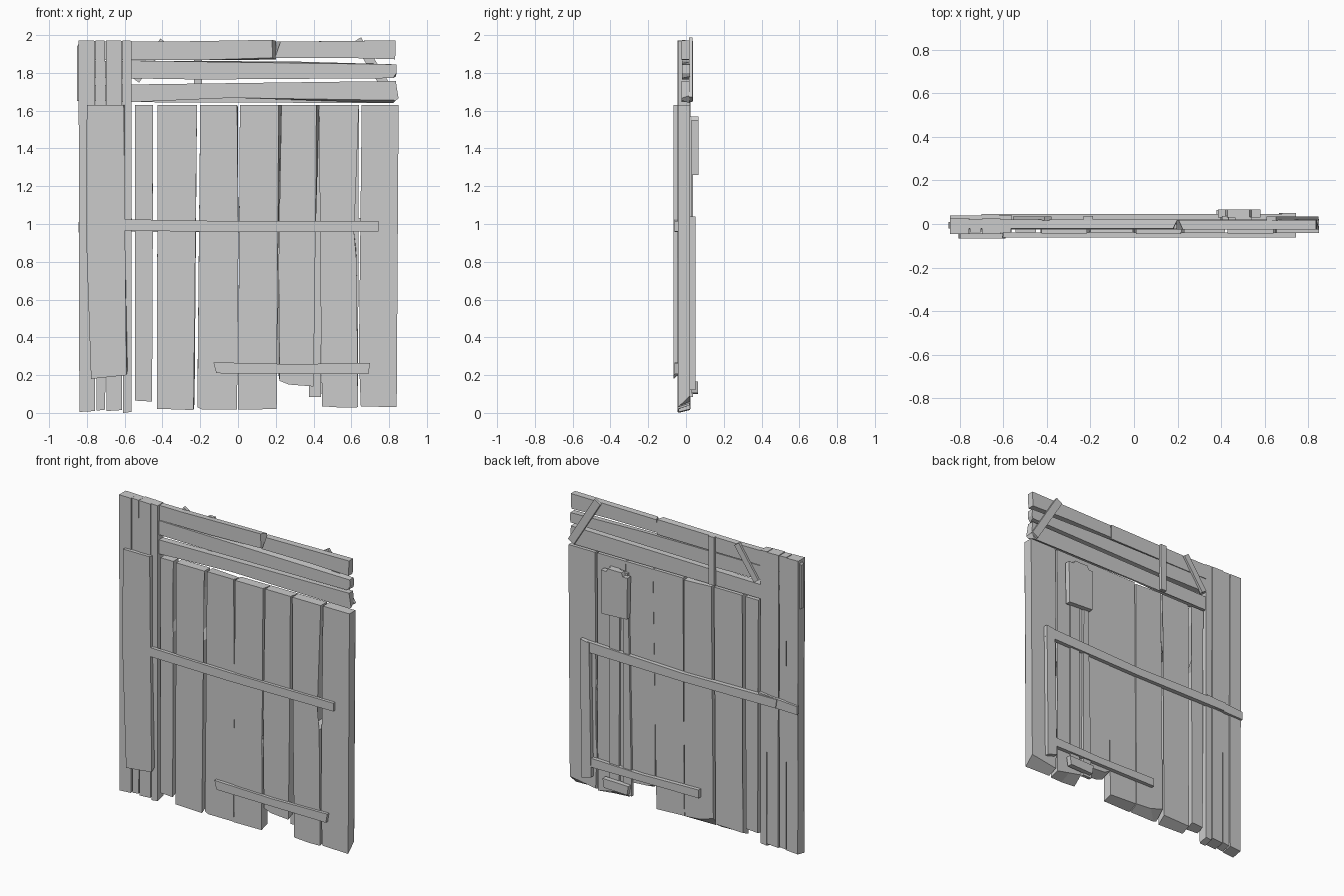
import bpy, bmesh
from mathutils import Vector


def plank(name, front, y0, y1, back=None):
    """Board from a front outline (x, z); back = {index: (x, z)} moves rear corners to slant the cuts."""
    back = back or {}
    bm = bmesh.new()
    f = [bm.verts.new((x, y0, z)) for x, z in front]
    rear = [back.get(i, p) for i, p in enumerate(front)]
    b = [bm.verts.new((x, y1, z)) for x, z in rear]
    n = len(f)
    caps = [bm.faces.new(f), bm.faces.new(b[::-1])]
    for i in range(n):
        bm.faces.new((f[i], b[i], b[(i + 1) % n], f[(i + 1) % n]))
    bmesh.ops.triangulate(bm, faces=[c for c in caps if n > 4])
    bmesh.ops.recalc_face_normals(bm, faces=bm.faces)
    me = bpy.data.meshes.new(name)
    bm.to_mesh(me)
    bm.free()
    ob = bpy.data.objects.new(name, me)
    bpy.context.collection.objects.link(ob)
    return ob


def batten(name, a, b, width, y0, y1):
    """Straight strip between two (x, z) points."""
    a, b = Vector(a), Vector(b)
    d = (b - a).normalized()
    s = Vector((-d.y, d.x)) * width / 2
    return plank(name, [tuple(p) for p in (a - s, b - s, b + s, a + s)], y0, y1)


# Tall narrow posts on the left
for i, (x0, x1, zb) in enumerate([(-.84, -.757, .005), (-.75, -.703, .012),
                                  (-.695, -.614, .01), (-.608, -.565, .0)]):
    plank(f"left_post_{i + 1}",
          [(x0, zb), (x1, zb + .005), (x1 + .002, .9), (x1, 1.97), (x0 - .004, 1.972), (x0 + .003, 1.0)],
          -.045 + .005 * (i % 2), .025 - .004 * (i % 2), {0: (x0, zb + .015), 1: (x1, zb + .02)})

# Wide board nailed over the posts
plank("front_left_board", [(-.778, .18), (-.59, .2), (-.6, 1.0), (-.605, 1.63), (-.80, 1.63), (-.806, 1.0)],
      -.066, -.042, {0: (-.76, .20), 1: (-.585, .225), 3: (-.60, 1.63)})

# Main vertical boards, chips slanting back into the edges
plank("door_board_1", [(-.545, .065), (-.455, .06), (-.45, 1.16), (-.475, 1.19), (-.455, 1.5), (-.45, 1.63), (-.545, 1.63), (-.535, .7)],
      -.038, .018, {0: (-.54, .08), 1: (-.455, .085), 3: (-.45, 1.25)})
plank("door_board_2", [(-.43, .022), (-.235, .015), (-.23, 1.16), (-.275, 1.18), (-.235, 1.52), (-.217, 1.63), (-.425, 1.63), (-.41, 1.0)],
      -.044, .016, {0: (-.43, .05), 1: (-.23, .055), 3: (-.226, 1.25), 4: (-.22, 1.5)})
plank("door_board_3", [(-.215, .03), (-.19, .018), (-.005, .018), (.002, .9), (-.005, 1.63), (-.2, 1.63), (-.205, .9)],
      -.04, .02, {0: (-.215, .09), 1: (-.12, .06), 2: (-.005, .05), 4: (.0, 1.62)})
plank("door_board_4", [(.0, .018), (.205, .02), (.205, .5), (.155, .615), (.208, .645), (.215, 1.63), (.01, 1.63), (.015, .9)],
      -.045, .018, {0: (.0, .05), 1: (.205, .04), 3: (.208, .6), 5: (.23, 1.63)})
plank("door_board_5", [(.22, .17), (.27, .15), (.4, .14), (.41, .9), (.415, 1.63), (.23, 1.63), (.215, .8)],
      -.042, .02, {0: (.215, .2), 1: (.26, .18), 2: (.4, .17), 4: (.43, 1.63)})
plank("door_board_6", [(.445, .035), (.55, .028), (.635, .03), (.628, .8), (.575, .82), (.615, .95), (.64, 1.63), (.43, 1.63), (.435, .8)],
      -.044, .02, {0: (.445, .09), 1: (.54, .07), 2: (.635, .05), 4: (.625, .86)})
plank("door_board_7", [(.65, .035), (.84, .03), (.843, .9), (.85, 1.63), (.655, 1.63), (.648, .785), (.702, .74), (.66, .61), (.64, .3)],
      -.042, .022, {0: (.65, .06), 1: (.84, .09), 6: (.65, .73)})

# Front cross rails
plank("front_middle_rail", [(-.6, .965), (-.03, .957), (.745, .96), (.745, 1.015), (-.04, 1.015), (-.6, 1.025)],
      -.062, -.04)
plank("front_lower_rail", [(-.115, .21), (.69, .205), (.7, .265), (.3, .258), (-.13, .268)], -.062, -.04)

# Back cross rails and upright
plank("back_middle_rail", [(-.69, .96), (0, .955), (.745, .965), (.745, 1.035), (0, 1.01), (-.7, 1.02)], .015, .046)
plank("back_rail_end", [(-.845, .955), (-.56, .96), (-.56, 1.03), (-.845, 1.01)], .018, .04)
plank("back_upright", [(.665, .14), (.735, .12), (.745, 1.04), (.68, 1.03)], .015, .05)
plank("back_lower_rail", [(-.125, .21), (.69, .205), (.68, .265), (.3, .255), (-.125, .265)], .015, .045)

# Patch panel and strips on the back
plank("back_patch", [(.39, 1.27), (.575, 1.26), (.58, 1.55), (.54, 1.55), (.53, 1.57), (.43, 1.57), (.42, 1.545), (.385, 1.545)],
      .03, .066)
plank("patch_strip_wide", [(.47, .14), (.54, .13), (.54, 1.57), (.465, 1.57)], .017, .033)
plank("patch_strip_narrow", [(.375, .085), (.44, .085), (.435, 1.56), (.405, 1.56)], .015, .036)
plank("patch_foot", [(.39, .1), (.56, .105), (.57, .165), (.38, .16)], .03, .064)

# Horizontal boards across the top
plank("top_board_low", [(-.84, 1.655), (-.565, 1.645), (-.03, 1.668), (.835, 1.655), (.85, 1.665), (.835, 1.757), (-.84, 1.735)],
      -.025, .018, {3: (.82, 1.64), 4: (.84, 1.68)})
plank("top_board_middle", [(-.83, 1.775), (-.2, 1.765), (.82, 1.772), (.84, 1.8), (.838, 1.845), (.3, 1.852), (-.565, 1.865), (-.83, 1.86)],
      -.022, .02, {2: (.835, 1.78), 5: (.3, 1.86)})
plank("top_board_left", [(-.83, 1.868), (-.2, 1.868), (.183, 1.88), (.18, 1.975), (-.4, 1.965), (-.83, 1.968)],
      -.02, .02, {2: (.2, 1.87), 3: (.2, 1.97)})
plank("top_board_right", [(.195, 1.88), (.55, 1.88), (.832, 1.872), (.835, 1.972), (.225, 1.965)],
      -.026, .018, {4: (.205, 1.965)})

# Battens behind the top boards
batten("top_batten_right", (.63, 1.975), (.825, 1.66), .05, .015, .034)
batten("top_batten_middle", (-.21, 1.97), (-.212, 1.65), .042, .015, .036)
batten("top_batten_left", (-.395, 1.97), (-.54, 1.76), .04, .015, .034)
plank("post_side_batten", [(-.853, 1.65), (-.838, 1.65), (-.838, 1.96), (-.853, 1.94)], -.02, .01)
